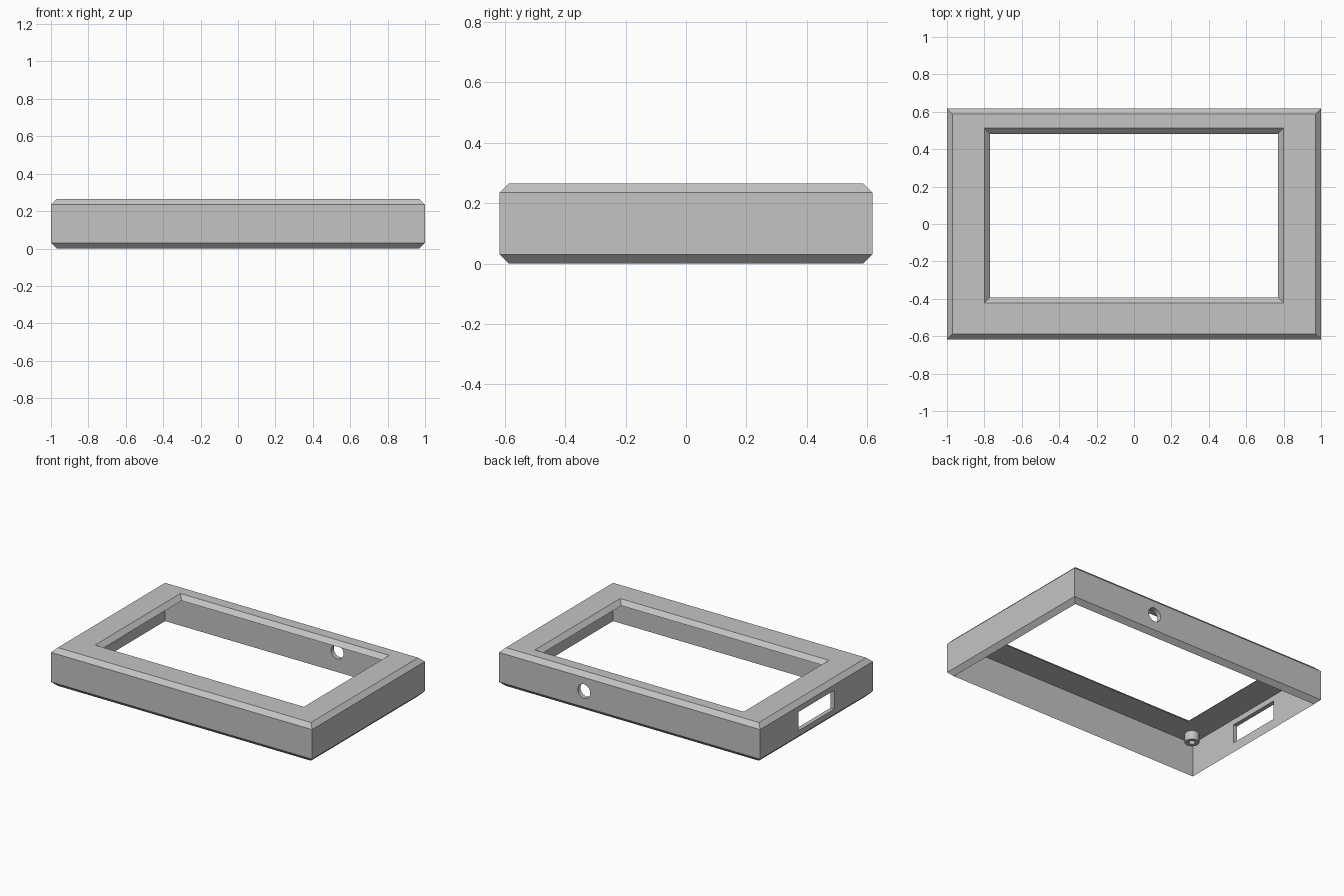
import bpy
import bmesh
from math import cos, sin, pi, radians
from mathutils import Matrix

if "Cube" in bpy.data.objects:
    bpy.data.objects.remove(bpy.data.objects["Cube"])

grey = bpy.data.materials.new("plain grey")
grey.use_nodes = True
colour = (0.55, 0.55, 0.55, 1)
grey.diffuse_color = colour
grey.node_tree.nodes["Principled BSDF"].inputs["Base Color"].default_value = colour


def make_object(name, bm):
    bmesh.ops.recalc_face_normals(bm, faces=bm.faces)
    mesh = bpy.data.meshes.new(name)
    bm.to_mesh(mesh)
    bm.free()
    mesh.materials.append(grey)
    obj = bpy.data.objects.new(name, mesh)
    bpy.context.collection.objects.link(obj)
    return obj


def loft_loop(name, rings):
    """Join rings of points in order, the last one back to the first."""
    bm = bmesh.new()
    loops = [[bm.verts.new(p) for p in ring] for ring in rings]
    for a, b in zip(loops, loops[1:] + loops[:1]):
        for i in range(len(a)):
            j = (i + 1) % len(a)
            bm.faces.new((a[i], a[j], b[j], b[i]))
    return make_object(name, bm)


def rectangle(hx, hy, z, cy=0):
    return [(sx * hx, cy + sy * hy, z) for sx, sy in ((-1, -1), (1, -1), (1, 1), (-1, 1))]


def circle(cx, cy, r, z, n=32):
    return [(cx + r * cos(2 * pi * i / n), cy + r * sin(2 * pi * i / n), z) for i in range(n)]


def cut(target, cutter):
    cutter.hide_render = True
    mod = target.modifiers.new("opening", "BOOLEAN")
    mod.operation = "DIFFERENCE"
    mod.solver = "EXACT"
    mod.object = cutter
    bpy.context.view_layer.objects.active = target
    bpy.ops.object.modifier_apply(modifier=mod.name)
    bpy.data.objects.remove(cutter)


# Main dimensions
X, Y, HEIGHT, WALL = 1.0, 0.617, 0.265, 0.03
CEILING = HEIGHT - WALL
WINDOW_Y = 0.045

# Hollow case: bevelled outside, funnel-edged window, open underneath
case = loft_loop("display_case", [
    rectangle(X - WALL, Y - WALL, 0),
    rectangle(X, Y, WALL),
    rectangle(X, Y, CEILING),
    rectangle(X - WALL, Y - WALL, HEIGHT),
    rectangle(0.8, 0.467, HEIGHT, WINDOW_Y),
    rectangle(0.77, 0.437, CEILING, WINDOW_Y),
    rectangle(X - WALL, Y - WALL, CEILING),
])

# Round cable hole in the back wall
bm = bmesh.new()
bmesh.ops.create_cone(bm, cap_ends=True, segments=32, radius1=0.048, radius2=0.048, depth=0.2,
                      matrix=Matrix.Translation((0.35, Y, 0.14)) @ Matrix.Rotation(pi / 2, 4, "X"))
cut(case, make_object("cable_hole_cutter", bm))

# Rectangular port in the side wall
bm = bmesh.new()
bmesh.ops.create_cube(bm, size=1, matrix=Matrix.Translation((-X, 0, 0.132))
                      @ Matrix.Diagonal((0.2, 0.39, 0.13, 1)))
cut(case, make_object("side_port_cutter", bm))

# Hollow screw posts under the four corners
for side, sx in (("left", 1), ("right", -1)):
    for end, sy in (("front", -1), ("back", 1)):
        x, y = sx * 0.89, sy * 0.5
        post = loft_loop(f"{end}_{side}_screw_post", [
            circle(x, y, r, z) for r, z in
            ((0.046, CEILING), (0.046, 0.175), (0.02, 0.175), (0.02, CEILING))])
        bpy.ops.object.select_all(action="DESELECT")
        post.select_set(True)
        bpy.context.view_layer.objects.active = post
        bpy.ops.object.shade_smooth_by_angle(angle=radians(30))
